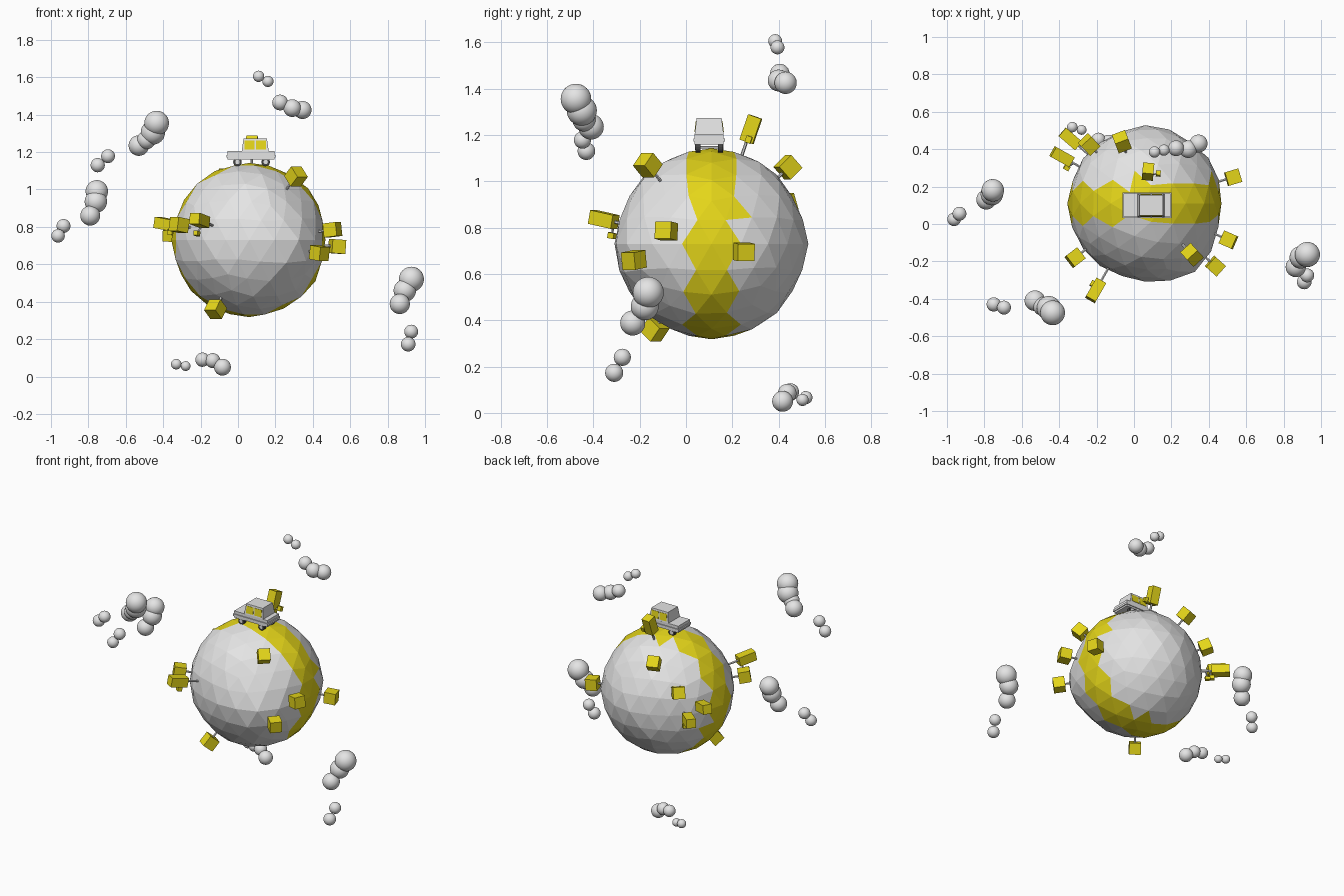
import bpy, bmesh, math
from mathutils import Vector, Matrix

if "Cube" in bpy.data.objects:
    bpy.data.objects.remove(bpy.data.objects["Cube"], do_unlink=True)


def material(name, rgb):
    m = bpy.data.materials.new(name)
    m.use_nodes = True
    m.diffuse_color = (*rgb, 1)
    m.node_tree.nodes["Principled BSDF"].inputs["Base Color"].default_value = (*rgb, 1)
    return m


GREY = material("light grey", (0.78, 0.78, 0.78))
YELLOW = material("yellow", (0.78, 0.67, 0.01))
DARK = material("dark grey", (0.06, 0.06, 0.06))

CENTRE = Vector((0.06, 0.11, 0.73))
RADIUS = 0.41


def finish(name, bm, *mats):
    mesh = bpy.data.meshes.new(name)
    bm.to_mesh(mesh)
    bm.free()
    for m in mats:
        mesh.materials.append(m)
    ob = bpy.data.objects.new(name, mesh)
    bpy.context.collection.objects.link(ob)


def add_box(bm, size, matrix, mat=0, taper=1.0):
    """Box in its own frame; taper narrows the upper end."""
    made = bmesh.ops.create_cube(bm, size=1)["verts"]
    for v in made:
        if v.co.z > 0:
            v.co.x *= taper
            v.co.y *= taper
        v.co = matrix @ Vector([a * b for a, b in zip(v.co, size)])
    for f in {f for v in made for f in v.link_faces}:
        f.material_index = mat


def add_rod(bm, a, b, r, mat=0, sides=6):
    d = b - a
    rot = d.to_track_quat('Z', 'Y').to_matrix().to_4x4()
    made = bmesh.ops.create_cone(
        bm, cap_ends=True, segments=sides, radius1=r, radius2=r, depth=d.length,
        matrix=Matrix.Translation((a + b) / 2) @ rot)["verts"]
    for f in {f for v in made for f in v.link_faces}:
        f.material_index = mat


# Planet: faceted ball, slightly uneven, with a bulging front corner
bm = bmesh.new()
bmesh.ops.create_icosphere(bm, subdivisions=3, radius=1)
corner = Vector((0.56, -0.81, -0.12)).normalized()
for v in bm.verts:
    n = v.co.normalized()
    bulge = 0.045 * math.exp(-((n - corner).length / 0.35) ** 2)
    ripple = math.sin(5 * n.x + 1) * math.sin(6 * n.y + 2) * math.cos(5 * n.z)
    v.co = CENTRE + n * (RADIUS + bulge + 0.01 * ripple)
# Yellow road belt around the planet
for f in bm.faces:
    f.material_index = int(abs(f.calc_center_median().y - 0.115) < 0.112)
finish("planet", bm, GREY, YELLOW)


# Trees: a block on a thin trunk, pointing away from the planet
def tree(name, pos, tall=False, branch=None):
    pos = Vector(pos)
    out = (pos - CENTRE).normalized()
    turn = out.to_track_quat('Z', 'Y').to_matrix().to_4x4()
    bm = bmesh.new()
    size = (0.06, 0.06, 0.115) if tall else (0.075, 0.075, 0.075)
    add_box(bm, size, Matrix.Translation(pos) @ turn, 1)
    add_rod(bm, CENTRE + out * (RADIUS - 0.03), pos, 0.007)
    if branch:
        tip = Vector(branch)
        root = CENTRE + out * ((tip - CENTRE).dot(out) - 0.015)
        add_rod(bm, root, tip, 0.005)
        add_box(bm, (0.025, 0.025, 0.03), Matrix.Translation(tip) @ turn, 1)
    finish(name, bm, GREY, YELLOW)


for i, p in enumerate([
        (-0.065, 0.44, 1.06), (0.31, -0.165, 1.07), (0.505, -0.085, 0.785),
        (0.53, 0.25, 0.695), (0.435, -0.225, 0.66), (-0.12, -0.135, 0.36),
        (-0.315, -0.18, 0.81), (-0.24, 0.425, 0.90)]):
    tree(f"short_tree_{i + 1}", p)
for i, (p, b) in enumerate([
        ((0.075, 0.28, 1.225), (0.13, 0.27, 1.18)),
        ((-0.205, -0.355, 0.835), (-0.22, -0.32, 0.765)),
        ((-0.34, 0.455, 0.75), (-0.29, 0.43, 0.69)),
        ((-0.385, 0.36, 0.815), (-0.36, 0.3, 0.77))]):
    tree(f"tall_tree_{i + 1}", p, True, b)

# Clouds: clumps of overlapping smooth balls
clouds = [
    [(0.11, 0.385, 1.605, 0.03), (0.16, 0.395, 1.578, 0.03)],
    [(0.225, 0.405, 1.465, 0.042), (0.29, 0.4, 1.435, 0.047), (0.345, 0.43, 1.425, 0.048)],
    [(-0.435, -0.475, 1.355, 0.066), (-0.455, -0.45, 1.305, 0.065),
     (-0.49, -0.44, 1.265, 0.05), (-0.53, -0.41, 1.235, 0.055)],
    [(-0.75, -0.43, 1.13, 0.038), (-0.695, -0.447, 1.178, 0.037)],
    [(-0.755, 0.18, 0.99, 0.06), (-0.76, 0.16, 0.935, 0.06), (-0.79, 0.13, 0.86, 0.053)],
    [(-0.933, 0.055, 0.805, 0.037), (-0.962, 0.025, 0.752, 0.036)],
    [(0.927, -0.163, 0.52, 0.067), (0.892, -0.178, 0.46, 0.06), (0.865, -0.23, 0.388, 0.054)],
    [(0.926, -0.275, 0.24, 0.037), (0.91, -0.31, 0.173, 0.039)],
    [(-0.19, 0.45, 0.09, 0.038), (-0.135, 0.437, 0.085, 0.04), (-0.083, 0.417, 0.05, 0.045)],
    [(-0.33, 0.518, 0.066, 0.028), (-0.28, 0.503, 0.056, 0.026)],
]
for i, balls in enumerate(clouds):
    bm = bmesh.new()
    for x, y, z, r in balls:
        bmesh.ops.create_icosphere(bm, subdivisions=4, radius=r,
                                   matrix=Matrix.Translation((x, y, z)))
    for f in bm.faces:
        f.smooth = True
    finish(f"cloud_{i + 1}", bm, GREY)

# Car body: lower hull with a bumper strip
CX, CY = 0.07, 0.1
at = Matrix.Translation
bm = bmesh.new()
add_box(bm, (0.25, 0.125, 0.045), at((CX, CY, 1.182)))
add_box(bm, (0.262, 0.137, 0.014), at((CX, CY, 1.178)))
finish("car_body", bm, GREY)

# Car cabin: tapered block
bm = bmesh.new()
add_box(bm, (0.145, 0.125, 0.07), at((CX + 0.022, CY, 1.238)), taper=0.86)
finish("car_cabin", bm, GREY)

# Side windows: thin plates leaning with the cabin walls
lean = math.atan(0.125)
bm = bmesh.new()
for side in (-1, 1):
    for dx in (-0.031, 0.031):
        add_box(bm, (0.053, 0.004, 0.048),
                at((CX + 0.022 + dx, CY + side * 0.0585, 1.237))
                @ Matrix.Rotation(side * lean, 4, 'X'))
finish("car_windows", bm, YELLOW)

# Wheels with pale hubs, joined by axles
bm = bmesh.new()
for x in (CX - 0.073, CX + 0.078):
    add_rod(bm, Vector((x, CY - 0.05, 1.147)), Vector((x, CY + 0.05, 1.147)), 0.006)
    for side in (-1, 1):
        inner = Vector((x, CY + side * 0.038, 1.147))
        outer = Vector((x, CY + side * 0.06, 1.147))
        add_rod(bm, inner, outer, 0.023, 1, 16)
        add_rod(bm, inner, outer + Vector((0, side * 0.002, 0)), 0.012, 0, 12)
finish("car_wheels", bm, GREY, DARK)
